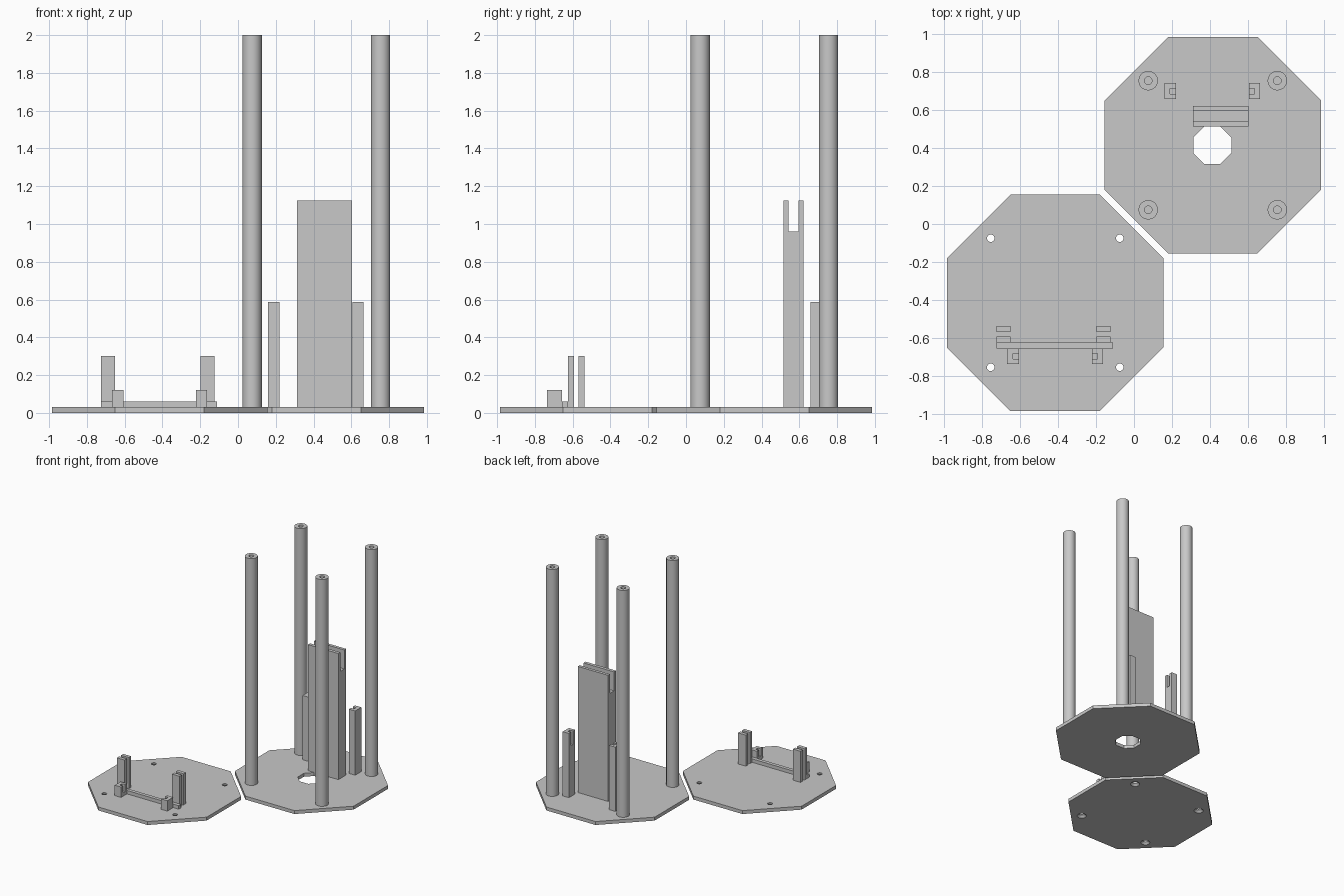
import bpy, bmesh, math

if "Cube" in bpy.data.objects:
    bpy.data.objects.remove(bpy.data.objects["Cube"])

grey = bpy.data.materials.new("light_grey")
grey.diffuse_color = (0.58, 0.58, 0.58, 1)
grey.use_nodes = True
grey.node_tree.nodes["Principled BSDF"].inputs["Base Color"].default_value = grey.diffuse_color


def finish(name, bm):
    bmesh.ops.recalc_face_normals(bm, faces=bm.faces)
    me = bpy.data.meshes.new(name)
    bm.to_mesh(me)
    bm.free()
    me.materials.append(grey)
    ob = bpy.data.objects.new(name, me)
    bpy.context.collection.objects.link(ob)
    return ob


def box(name, x0, x1, y0, y1, z0, z1):
    bm = bmesh.new()
    bmesh.ops.create_cube(bm, size=1)
    for v in bm.verts:
        v.co = (x1 if v.co.x > 0 else x0, y1 if v.co.y > 0 else y0, z1 if v.co.z > 0 else z0)
    return finish(name, bm)


def lathe(name, cx, cy, profile, n, turn=0.0):
    """Closed solid of revolution from (radius, z) points, capped at both ends."""
    bm = bmesh.new()
    rings = []
    for r, z in profile:
        angles = [turn + 2 * math.pi * i / n for i in range(n)]
        rings.append([bm.verts.new((cx + r * math.cos(a), cy + r * math.sin(a), z)) for a in angles])
    for a, b in zip(rings, rings[1:]):
        for i in range(n):
            j = (i + 1) % n
            bm.faces.new((a[i], a[j], b[j], b[i]))
    bm.faces.new(rings[0][::-1])
    bm.faces.new(rings[-1])
    return finish(name, bm)


def octagon(name, cx, cy, apothem, z0, z1):
    r = apothem / math.cos(math.pi / 8)
    return lathe(name, cx, cy, [(r, z0), (r, z1)], 8, math.pi / 8)


def cut(ob, cutter):
    mod = ob.modifiers.new("cut", 'BOOLEAN')
    mod.operation, mod.solver, mod.object = 'DIFFERENCE', 'EXACT', cutter
    bpy.context.view_layer.objects.active = ob
    bpy.ops.object.modifier_apply(modifier=mod.name)
    bpy.data.objects.remove(cutter)


def smooth(ob):
    bpy.ops.object.select_all(action='DESELECT')
    ob.select_set(True)
    bpy.context.view_layer.objects.active = ob
    bpy.ops.object.shade_smooth_by_angle(angle=math.radians(30))


C = 0.415      # plate centre offset
A = 0.57       # plate apothem
T = 0.03       # plate thickness
P = 0.34       # post offset from plate centre
corners = [(sx * P, sy * P) for sx in (-1, 1) for sy in (-1, 1)]

# Base plate with octagonal cable hole
base = octagon("base_plate", C, C, A, 0, T)
cut(base, octagon("cable_hole", 0.413, C, 0.1, -0.1, 0.1))

# Lid plate with countersunk screw holes
lid = octagon("lid_plate", -C, -C, A, 0, T)
for dx, dy in corners:
    sink = [(0.044, -0.005), (0.038, 0), (0.02, 0.018), (0.02, 0.06)]
    cut(lid, lathe("screw_hole", -C + dx, -C + dy, sink, 24))

# Four tall posts with blind screw holes in the top
for dx, dy in corners:
    profile = [(0.051, T), (0.051, 2.0), (0.02, 2.0), (0.02, 1.8)]
    smooth(lathe("tall_post", C + dx, C + dy, profile, 32))

# Central tower with a slot along its top
tower = box("slotted_tower", 0.312, 0.604, 0.515, 0.622, T, 1.125)
cut(tower, box("tower_slot", 0.2, 0.7, 0.543, 0.596, 0.96, 1.3))


# Guides notched on the side facing their partner
def guide(name, x0, x1, y0, y1, top, notch_z, side):
    ob = box(name, x0, x1, y0, y1, T, top)
    mid, yc = (x0 + x1) / 2, (y0 + y1) / 2
    nx = (mid, x1 + 0.05) if side > 0 else (x0 - 0.05, mid)
    cut(ob, box("notch", *nx, yc - 0.015, yc + 0.015, notch_z, top + 0.1))


guide("left_guide_post", 0.16, 0.22, 0.658, 0.742, 0.588, 0.47, 1)
guide("right_guide_post", 0.605, 0.665, 0.658, 0.742, 0.588, 0.47, -1)
guide("left_clip", -0.668, -0.607, -0.737, -0.656, 0.12, 0.06, 1)
guide("right_clip", -0.222, -0.163, -0.737, -0.656, 0.12, 0.06, -1)

# Low rail and paired upright holders on the lid
box("rail", -0.725, -0.11, -0.656, -0.625, T, 0.06)
for x0 in (-0.725, -0.198):
    for y0 in (-0.625, -0.568):
        box("upright_holder", x0, x0 + 0.074, y0, y0 + 0.031, T, 0.3)
